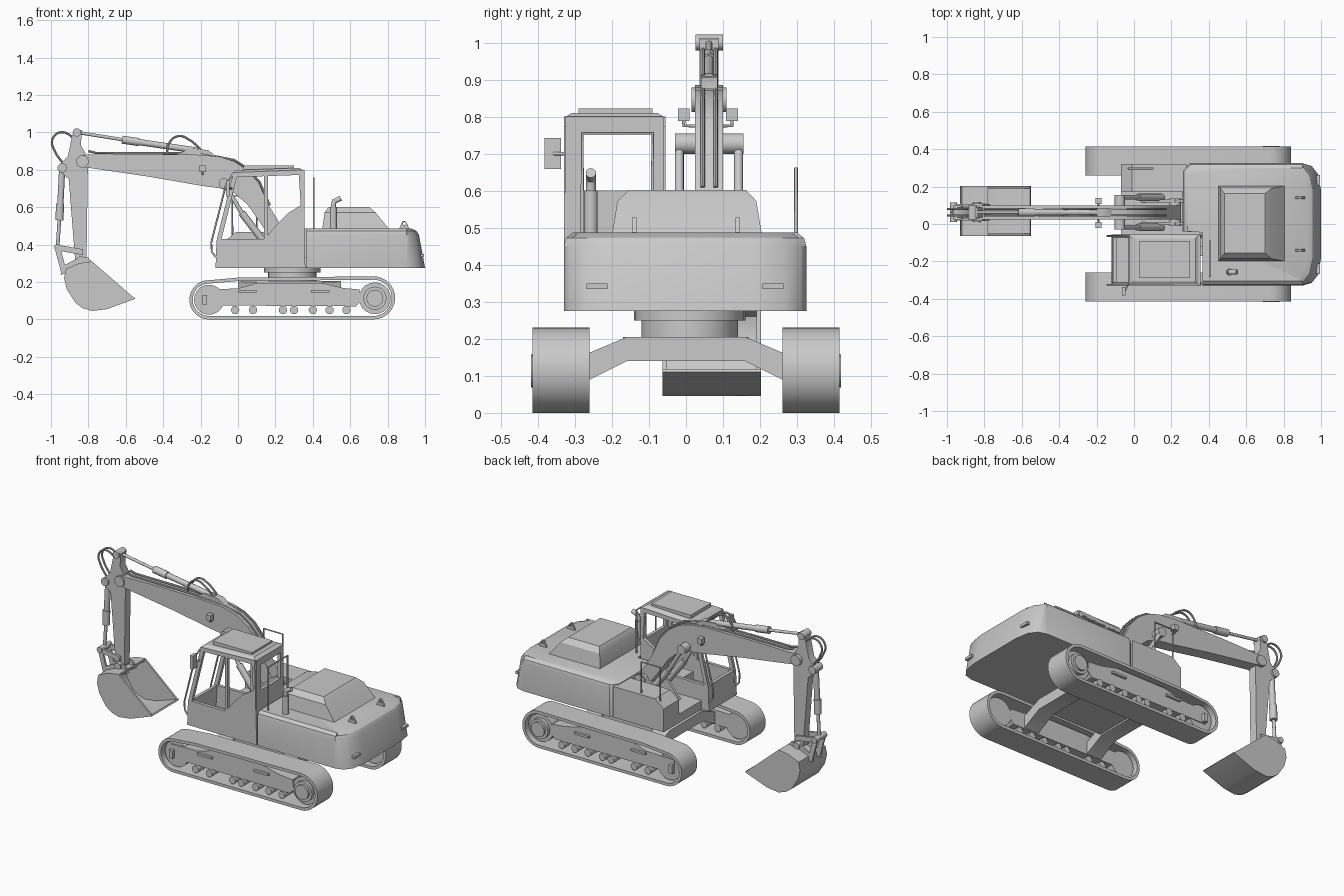
import bpy, bmesh, math
from mathutils import Matrix

if "Cube" in bpy.data.objects:
    bpy.data.objects.remove(bpy.data.objects["Cube"])

grey = bpy.data.materials.new("machine grey")
grey.diffuse_color = (0.588, 0.588, 0.588, 1)
grey.use_nodes = True
grey.node_tree.nodes["Principled BSDF"].inputs["Base Color"].default_value = grey.diffuse_color
AXES = {'Y': Matrix(((1, 0, 0, 0), (0, 0, -1, 0), (0, 1, 0, 0), (0, 0, 0, 1))),   # drawn in x,z
        'X': Matrix(((0, 0, 1, 0), (1, 0, 0, 0), (0, 1, 0, 0), (0, 0, 0, 1))),    # drawn in y,z
        'Z': Matrix.Identity(4)}                                                  # drawn in x,y


def finish(ob, angle=35):
    bpy.ops.object.select_all(action='DESELECT')
    ob.select_set(True)
    bpy.context.view_layer.objects.active = ob
    if ob.type == 'CURVE':
        bpy.ops.object.convert(target='MESH')
        ob = bpy.context.view_layer.objects.active
    bm = bmesh.new()
    bm.from_mesh(ob.data)
    bmesh.ops.remove_doubles(bm, verts=bm.verts, dist=1e-5)
    bmesh.ops.recalc_face_normals(bm, faces=bm.faces)
    bm.to_mesh(ob.data)
    bm.free()
    ob.data.materials.clear()
    ob.data.materials.append(grey)
    bpy.ops.object.shade_smooth_by_angle(angle=math.radians(angle))
    return ob


def curve_object(name, loops, dim, closed, smooth=False):
    cu = bpy.data.curves.new(name, 'CURVE')
    cu.dimensions = dim
    for pts in loops:
        s = cu.splines.new('BEZIER' if smooth else 'POLY')
        store = s.bezier_points if smooth else s.points
        store.add(len(pts) - 1)
        for p, q in zip(store, pts):
            if smooth:
                p.co = q
                p.handle_left_type = p.handle_right_type = 'AUTO'
            else:
                p.co = (*q, 1) if len(q) == 3 else (*q, 0, 1)
        s.use_cyclic_u = closed
    ob = bpy.data.objects.new(name, cu)
    bpy.context.collection.objects.link(ob)
    return ob


def plate(name, axis, loops, a, b):
    """Flat outline (first loop) with holes (other loops), extruded from a to b along axis."""
    ob = curve_object(name, loops, '2D', True)
    ob.data.fill_mode = 'BOTH'
    ob.data.extrude = (b - a) / 2
    ob = finish(ob)
    ob.data.transform(AXES[axis])
    off = [0, 0, 0]
    off['XYZ'.index(axis)] = (a + b) / 2
    ob.data.transform(Matrix.Translation(off))
    return ob


def tube(name, pts, r, smooth=False, res=5):
    ob = curve_object(name, [pts], '3D', False, smooth)
    ob.data.bevel_depth = r
    ob.data.bevel_resolution = res
    ob.data.resolution_u = 8
    ob.data.use_fill_caps = True
    return finish(ob)


def pin(name, x, z, r, y0, y1):
    return tube(name, [(x, y0, z), (x, y1, z)], r, res=8)


def loft(name, rings):
    bm = bmesh.new()
    vs = [[bm.verts.new(p) for p in ring] for ring in rings]
    n = len(rings[0])
    for lo, hi in zip(vs, vs[1:]):
        for i in range(n):
            bm.faces.new((lo[i], lo[(i + 1) % n], hi[(i + 1) % n], hi[i]))
    bm.faces.new(vs[0][::-1])
    bm.faces.new(vs[-1])
    me = bpy.data.meshes.new(name)
    bm.to_mesh(me)
    bm.free()
    ob = bpy.data.objects.new(name, me)
    bpy.context.collection.objects.link(ob)
    return finish(ob, 30)


def rect(x0, x1, y0, y1):
    return [(x0, y0), (x1, y0), (x1, y1), (x0, y1)]


def box(name, x0, x1, y0, y1, z0, z1):
    return plate(name, 'Z', [rect(x0, x1, y0, y1)], z0, z1)


def arc(cx, cz, r, a0, a1, n=16):
    return [(cx + r * math.cos(math.radians(a0 + (a1 - a0) * i / n)),
             cz + r * math.sin(math.radians(a0 + (a1 - a0) * i / n))) for i in range(n + 1)]


def belt(t):
    return arc(.725, .115, .115 - t, -90, 90) + [(.0, .223 - t)] + arc(-.155, .105, .105 - t, 103, 265)


# Tracks: belt, frame, wheels, rollers
for side, s in (("left", 1), ("right", -1)):
    def span(a, b):
        return (s * a, s * b) if s > 0 else (s * b, s * a)
    plate(side + "_track_belt", 'Y', [belt(0), belt(.018)], *span(.26, .415))
    frame = [(-.19, .075), (.63, .07), (.66, .10), (.65, .16), (.56, .168), (.45, .195), (.1, .195), (.0, .165), (-.19, .16)]
    plate(side + "_track_frame", 'Y', [frame], *span(.285, .39))
    pin(side + "_idler", -.155, .105, .08, *span(.285, .385))
    for r, d in ((.085, .385), (.062, .405), (.045, .418)):
        pin(side + "_sprocket", .732, .113, r, *span(.285, d))
    for x in (-.015, .08, .24, .3, .4, .49, .58):
        pin(side + "_roller", x, .05, .022, *span(.29, .40))
    for x in (.05, .44):
        box(side + "_frame_step", x - .05, x + .05, *span(.38, .405), .145, .158)
    box(side + "_idler_yoke", -.19, -.165, *span(.38, .41), .08, .13)

# Undercarriage arch beams and turntable
arch = [(-.29, .075), (-.16, .14), (.16, .14), (.29, .075), (.29, .15), (.16, .205), (-.16, .205), (-.29, .15)]
for x in (.05, .5):
    plate("cross_beam", 'X', [arch], x - .05, x + .05)
box("centre_frame", .02, .53, -.17, .17, .15, .205)
for r, z0, z1 in ((.13, .2, .26), (.15, .25, .28)):
    tube("turntable", [(.29, .01, z0), (.29, .01, z1)], r, res=12)

# House: rear body with sloped counterweight
def house(x_end, d):
    return [(.365, -.33 + d), (.90, -.33 + d), (x_end - .05, -.315 + d), (x_end - .015, -.27 + d), (x_end, -.18),
            (x_end, .18), (x_end - .015, .265 - d), (x_end - .05, .31 - d), (.90, .325 - d),
            (.30 + d, .325 - d), (.26 + d, .29 - d), (.26 + d, -.04), (.365, -.045)]

loft("house_body", [[(x, y, z) for x, y in house(e, d)]
                    for e, d, z in ((1, 0, .275), (.968, 0, .45), (.955, .006, .472), (.925, .025, .487))])
plate("front_tank_box", 'Y', [[(-.07, .275), (.28, .275), (.28, .468), (-.01, .468), (-.07, .42)]], .17, .32)
box("boom_floor", -.07, .37, -.06, .18, .275, .33)
for y in (-.005, .115):
    plate("boom_bracket", 'Y', [[(.03, .32), (.3, .32), (.28, .46), (.22, .49), (.12, .43)]], y, y + .015)

# Engine hood
loft("engine_hood", [[(x, y, z) for x, y in rect(*r)] for z, r in (
    (.48, (.45, .81, -.20, .205)), (.572, (.463, .735, -.185, .19)), (.602, (.485, .70, -.155, .162)))])

# Exhaust, rails, lifting lugs, rear lamps
tube("exhaust_pipe", [(.51, -.257, .48), (.51, -.257, .61), (.515, -.257, .632), (.55, -.257, .648)], .014)
tube("exhaust_base", [(.51, -.257, .48), (.51, -.257, .6)], .019)
tube("cab_rear_rail", [(.405, -.28, .48), (.405, -.28, .755), (.405, -.09, .755), (.405, -.09, .48)], .005)
tube("tank_rail", [(-.03, .297, .44), (-.03, .297, .66), (.10, .297, .66), (.10, .297, .46)], .005)
for y in (-.14, .14):
    plate("lifting_lug", 'Y', [[(.86, .48), (.92, .475), (.905, .51), (.893, .527), (.88, .527)],
                               arc(.89, .512, .008, 0, 315, 7)], y - .006, y + .006)
for y in (-.24, .235):
    box("rear_lamp", .975, .994, y - .028, y + .028, .334, .35)

# Cab: side walls with window holes, rear wall, front, roof
outline = [(-.12, .275), (-.115, .42), (-.025, .785), (.345, .80), (.36, .275)]
front_win = [(-.088, .43), (-.005, .765), (.14, .77), (.14, .43)]
rear_win = [(.16, .45), (.16, .77), (.325, .778), (.335, .61), (.27, .57), (.21, .51)]
for y in (-.33, -.075):
    plate("cab_side", 'Y', [outline, front_win, rear_win], y, y + .02)
plate("cab_rear", 'X', [rect(-.325, -.06, .275, .80), rect(-.28, -.09, .60, .758)], .335, .355)
plate("cab_front_panel", 'Y', [[(-.12, .275), (-.1, .275), (-.092, .43), (-.112, .43)]], -.325, -.06)
box("cab_floor", -.11, .35, -.325, -.06, .275, .30)
loft("cab_roof", [[(x, y, z + .035 * (x + .02)) for x, y in rect(-.03 + d, .35 - d, -.33 + d, -.055 - d)]
                  for z, d in ((.76, 0), (.785, .003), (.798, .022))])
box("roof_hatch", .03, .30, -.29, -.09, .80, .822)
box("seat_base", .13, .26, -.26, -.12, .30, .38)
for y in (-.325, -.065):
    tube("front_handrail", [(-.115, y, .33), (-.14, y, .36), (-.143, y, .41), (-.10, y, .58), (-.065, y, .72), (-.025, y, .78)], .005)
tube("mirror_arm", [(-.03, -.32, .70), (-.05, -.36, .70)], .005)
box("mirror", -.065, -.045, -.382, -.338, .658, .742)

# Boom
boom = [(-.86, .85), (-.83, .88), (-.55, .885), (-.2, .88), (-.1, .87), (-.02, .845), (.05, .80), (.11, .73),
        (.17, .60), (.25, .47), (.235, .425), (.19, .42), (.13, .50), (.05, .615), (-.02, .675), (-.09, .70),
        (-.2, .715), (-.47, .762), (-.83, .815), (-.86, .825)]
plate("boom", 'Y', [boom], .024, .10)
pin("boom_foot_pin", .22, .45, .03, -.01, .135)
pin("arm_pivot", -.832, .845, .033, .015, .11)
pin("boom_cylinder_pin", -.075, .727, .028, -.03, .155)
plate("arm_cylinder_bracket", 'Y', [[(-.33, .88), (-.12, .875), (-.16, .905), (-.26, .915)]], .04, .085)

# Boom lift cylinders and work lamps
for y in (-.018, .142):
    tube("boom_cylinder_barrel", [(.15, y, .40), (.02, y, .57)], .02)
    tube("boom_cylinder_rod", [(.02, y, .57), (-.075, y, .727)], .012)
for y in (-.006, .124):
    box("work_lamp", -.205, -.175, y - .016, y + .016, .788, .822)
    tube("lamp_stem", [(-.19, y, .79), (-.19, y, .775), (-.19, .062, .775)], .005)

# Arm (stick) with hinge head
arm = [(-.89, .965), (-.88, 1.0), (-.862, 1.02), (-.835, 1.01), (-.84, .93), (-.805, .87), (-.803, .80), (-.81, .32),
       (-.84, .29), (-.87, .31), (-.905, .75), (-.95, .79), (-.95, .83), (-.91, .87)]
plate("arm", 'Y', [arm], .036, .088)
pin("arm_head_pin", -.862, 1.0, .022, .025, .10)
tube("arm_cylinder_rod", [(-.862, .062, 1.0), (-.58, .062, .955)], .009)
tube("arm_cylinder_barrel", [(-.62, .062, .961), (-.2, .062, .90)], .017)
tube("arm_cylinder_cap", [(-.62, .062, .961), (-.53, .062, .948)], .022)

# Bucket cylinder and linkage
pin("bucket_cylinder_pin", -.94, .81, .025, .025, .10)
tube("bucket_cylinder_barrel", [(-.94, .062, .81), (-.953, .062, .55)], .017)
tube("bucket_cylinder_cap", [(-.952, .062, .62), (-.954, .062, .53)], .022)
tube("bucket_cylinder_rod", [(-.954, .062, .55), (-.965, .062, .38)], .01)
for y in (.018, .094):
    plate("guide_link", 'Y', [[(-.98, .37), (-.97, .40), (-.83, .375), (-.83, .345)]], y, y + .012)
    plate("push_link", 'Y', [[(-.98, .38), (-.95, .385), (-.915, .25), (-.945, .25)]], y, y + .012)
    plate("bucket_ear", 'Y', [[(-.95, .24), (-.93, .29), (-.85, .33), (-.80, .33), (-.77, .29), (-.85, .25)]], y, y + .012)
pin("link_pin", -.965, .385, .018, .01, .115)
pin("bucket_pin", -.84, .315, .022, .01, .115)

# Bucket: open shell with side plates
shell = [(-.78, .31), (-.85, .30), (-.92, .27), (-.93, .22), (-.915, .16), (-.87, .09), (-.83, .06), (-.78, .045), (-.70, .055), (-.55, .11)]
inner = [(-.555, .118), (-.70, .07), (-.78, .06), (-.82, .075), (-.86, .10), (-.90, .165), (-.913, .22), (-.905, .26), (-.85, .285), (-.78, .295)]
plate("bucket_shell", 'Y', [shell + inner], -.063, .203)
for y in (-.063, .191):
    plate("bucket_side", 'Y', [shell], y, y + .012)

# Hydraulic hoses
for y in (.045, .08):
    tube("arm_hose", [(-.83, y, .90), (-.88, y, .97), (-.95, y, 1.0), (-.993, y, .96), (-.98, y, .90), (-.94, y, .84)], .006, True, 2)
    tube("boom_hose", [(-.38, y, .89), (-.37, y, .94), (-.32, y, .98), (-.26, y, .96), (-.20, y, .91)], .006, True, 2)
    tube("boom_pipe", [(-.80, y, .90), (-.76, y, .89), (-.2, y, .888), (-.02, y, .852), (.05, y, .807), (.115, y, .735), (.17, y, .61)], .006, False, 2)
